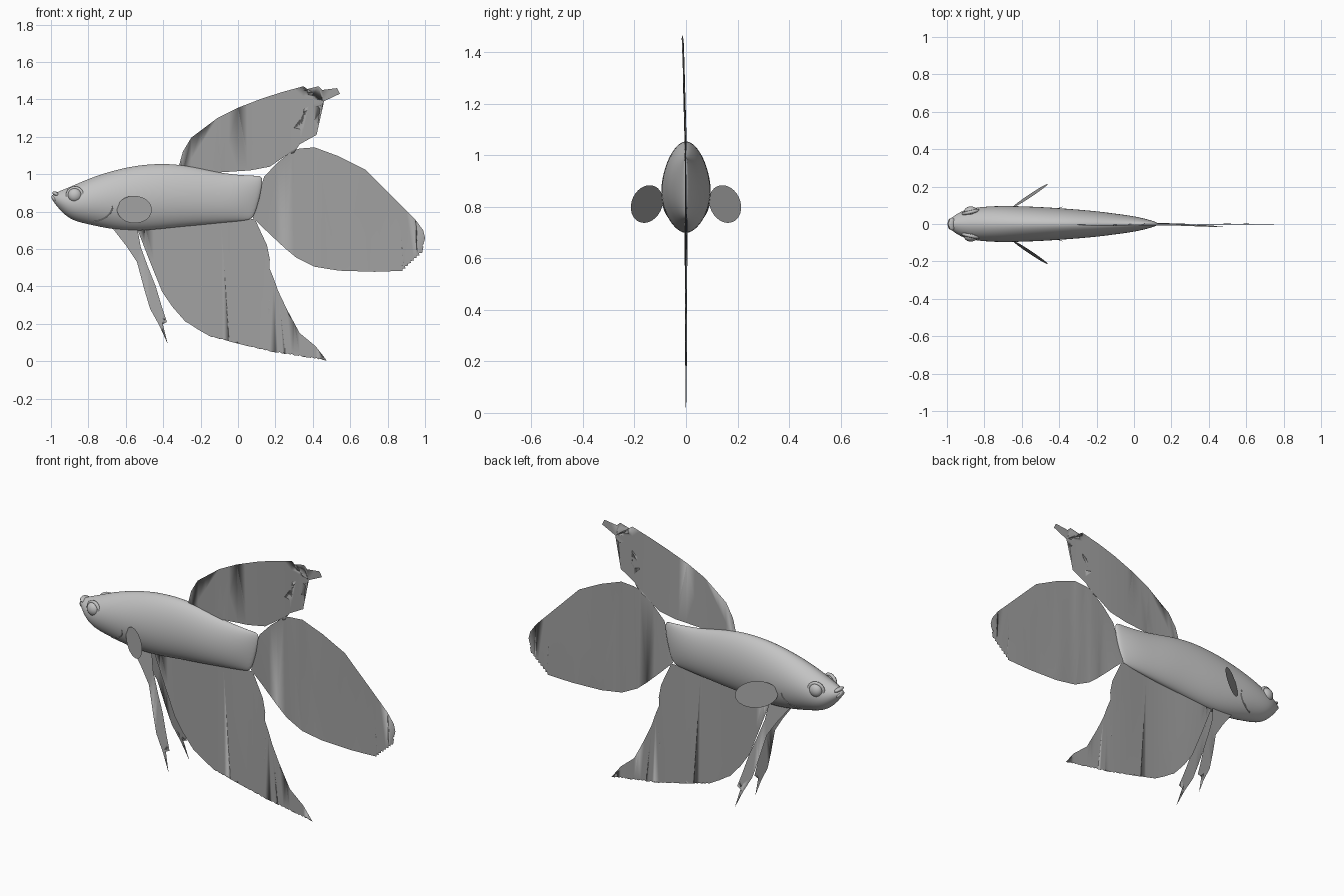
import bpy, bmesh, math
from mathutils import Vector

default_cube = bpy.data.objects.get("Cube")
if default_cube:
    bpy.data.objects.remove(default_cube, do_unlink=True)


def make_material(name, grey, alpha=1.0):
    material = bpy.data.materials.new(name)
    material.use_nodes = True
    colour = (grey, grey, grey, alpha)
    material.diffuse_color = colour
    shader = material.node_tree.nodes["Principled BSDF"]
    shader.inputs["Base Color"].default_value = colour
    shader.inputs["Alpha"].default_value = alpha
    return material


skin = make_material("skin grey", 0.55)
membrane = make_material("fin membrane grey", 0.36, 0.7)


def finish(bm, name, material):
    """Turn a bmesh into a smooth shaded object."""
    mesh = bpy.data.meshes.new(name)
    bm.to_mesh(mesh)
    bm.free()
    mesh.materials.append(material)
    mesh.shade_smooth()
    obj = bpy.data.objects.new(name, mesh)
    bpy.context.collection.objects.link(obj)
    return obj


def serrate(start, end, teeth, depth):
    """Points of a saw-toothed edge from start to end."""
    start, end = Vector(start), Vector(end)
    along = end - start
    inward = Vector((along.y, -along.x)).normalized() * depth
    points = []
    for i in range(teeth):
        points.append(start + along * (i / teeth))
        points.append(start + along * ((i + 0.7) / teeth) + inward)
    return [tuple(p) for p in points]


def make_fin(name, outline, bend):
    """Sheet cut from an outline in hundredths, bent sideways by a rule."""
    bm = bmesh.new()
    face = bm.faces.new([bm.verts.new((x / 100, 0, z / 100)) for x, z in outline])
    bmesh.ops.triangulate(bm, faces=[face])
    for step in range(-10, 20):
        bmesh.ops.bisect_plane(bm, geom=bm.verts[:] + bm.edges[:] + bm.faces[:],
                               plane_co=(step * 0.05, 0, 0), plane_no=(1, 0, 0))
    for vert in bm.verts:
        vert.co.y = bend(vert.co.x, vert.co.z)
    bmesh.ops.recalc_face_normals(bm, faces=bm.faces)
    return finish(bm, name, membrane)


# Body: slanted cross-sections (top x, top z, bottom x, bottom z, half width)
SECTIONS = [
    (-100, 88.5, -99.5, 86.5, 1.2), (-97.5, 90, -97, 83, 3.5),
    (-94, 91.5, -93, 78.5, 6.2), (-89, 93.5, -88, 75, 8.2),
    (-80, 97.5, -79, 73, 9.3), (-70, 101, -70, 71, 9.7),
    (-58, 104, -58, 69.6, 9.4), (-47, 105.4, -46, 70.2, 8.9),
    (-35, 105.6, -33, 71.7, 8), (-22, 103.6, -21, 72.7, 7),
    (-10, 100.7, -11, 73.7, 5.6), (2, 99.4, -2, 74.6, 4.2),
    (10, 99.1, 5, 75.4, 2.4), (14.5, 99, 9, 76.5, 0.8),
]
SIDES = 20
bm = bmesh.new()
rings = []
for top_x, top_z, low_x, low_z, width in SECTIONS:
    ring = []
    for i in range(SIDES):
        angle = math.tau * i / SIDES
        t = (1 + math.sin(angle) * 1.015) / 2
        side = math.cos(angle)
        y = math.copysign(abs(side) ** 1.12, side) * width * 1.02
        ring.append(bm.verts.new(Vector((low_x + (top_x - low_x) * t, y,
                                         low_z + (top_z - low_z) * t)) / 100))
    rings.append(ring)
for a, b in zip(rings, rings[1:]):
    for i in range(SIDES):
        j = (i + 1) % SIDES
        bm.faces.new((a[i], a[j], b[j], b[i]))
bm.faces.new(rings[0])
bm.faces.new(rings[-1])
bmesh.ops.recalc_face_normals(bm, faces=bm.faces)
body = finish(bm, "body", skin)
body.modifiers.new("smooth_surface", "SUBSURF").levels = 2


def add_ball(name, location, scale, tilt=0):
    bpy.ops.mesh.primitive_uv_sphere_add(segments=24, ring_count=16, radius=1,
                                         location=location, rotation=(0, tilt, 0))
    ball = bpy.context.object
    ball.name = name
    ball.scale = scale
    ball.data.materials.append(skin)
    bpy.ops.object.shade_smooth()


# Lips of the upturned mouth
add_ball("upper_lip", (-0.972, 0, 0.893), (0.022, 0.034, 0.012), 0.5)
add_ball("lower_lip", (-0.98, 0, 0.865), (0.022, 0.03, 0.012), 0.9)


def gill_curve(name, side):
    """Fine ridge laid on the body behind the cheek."""
    bpy.context.view_layer.update()
    curve = bpy.data.curves.new(name, "CURVE")
    curve.dimensions = "3D"
    curve.bevel_depth = 0.003
    points = []
    for i in range(9):
        angle = math.radians(10 * i)
        x = -0.79 + 0.12 * math.cos(angle)
        z = 0.83 - 0.085 * math.sin(angle)
        hit, spot, normal, index = body.ray_cast((x, side, z), (0, -side, 0))
        if hit:
            points.append(spot)
    spline = curve.splines.new("POLY")
    spline.points.add(len(points) - 1)
    for target, spot in zip(spline.points, points):
        target.co = (*spot, 1)
    curve.materials.append(skin)
    obj = bpy.data.objects.new(name, curve)
    bpy.context.collection.objects.link(obj)


# Paired parts
PELVIC = [(-67, 71), (-60, 62), (-54, 53), (-50, 38), (-47, 28), (-42, 19),
          (-43, 23), (-37.5, 9), (-40, 19), (-43, 29), (-42, 28), (-38, 21),
          (-41, 30), (-44, 40), (-48, 50), (-52, 61), (-54, 72)]
for word, side in (("left", 1), ("right", -1)):
    add_ball(word + "_eye", (-0.872, side * 0.066, 0.888), (0.037, 0.028, 0.037))
    bpy.ops.mesh.primitive_torus_add(
        major_radius=0.041, minor_radius=0.009, major_segments=28, minor_segments=8,
        location=(-0.872, side * 0.064, 0.886),
        rotation=(math.pi / 2, 0, side * 0.22))
    socket = bpy.context.object
    socket.name = word + "_eye_socket"
    socket.data.materials.append(skin)
    bpy.ops.object.shade_smooth()

    gill_curve(word + "_gill_ridge", side)

    # Rounded paddle swept outward and back
    bm = bmesh.new()
    rim = []
    for i in range(28):
        angle = math.tau * i / 28
        reach, rise = 1 + math.cos(angle), math.sin(angle)
        rim.append(bm.verts.new((-0.647 + 0.093 * reach + 0.006 * rise,
                                 side * (0.09 + 0.062 * reach - 0.006 * rise),
                                 0.817 + 0.073 * rise - 0.006 * reach)))
    bm.faces.new(rim)
    finish(bm, word + "_pectoral_fin", membrane)

    make_fin(word + "_pelvic_fin", PELVIC,
             lambda x, z: side * (0.015 + (0.7 - z) * 0.13))

# Back fin with a torn trailing edge
make_fin("dorsal_fin", [
    (-32, 103), (-29.5, 112), (-25, 119.5), (-19, 124), (-11, 130), (0, 135.5),
    (13, 140.5), (24, 144), (35, 147), (35, 145), (43, 147), (45, 145), (53, 146),
    (54.5, 143), (46, 139), (38, 136.5), (35, 134.5), (36, 132), (31, 130),
    (32, 127.5), (29.5, 124), (34, 119.5), (42, 121), (33, 116), (29, 113),
    (30, 111.5), (25, 109.5), (17, 104), (6.5, 102), (-9, 101), (-9, 98), (-30, 100),
], lambda x, z: 0.004 * math.sin(9 * x) - 0.028 * max(z - 1, 0))

# Broad tail fin
make_fin("tail_fin", [
    (10, 86), (14, 98.7), (21, 106), (29, 112.5), (33, 113.7), (41, 114.3), (54, 109.5),
    (68, 102.5), (76, 94.5), (87, 83.5), (95, 75.5), (99, 70),
    *serrate((100, 66), (98.5, 58), 5, 1), *serrate((98.5, 58), (88, 48.3), 7, 1),
    (88, 48.3), (73, 47.8), (54, 48.4), (41, 50.5), (31, 55.5), (25, 60.5),
    (18, 67), (8, 76.5),
], lambda x, z: 0.006 * math.sin(11 * z) * max(1 - x, 0))

# Long belly fin with a sharp rear point
make_fin("anal_fin", [
    (-9, 75), (9, 76), (15.5, 62), (17, 54.5), (16.5, 50.5), (19, 44.5), (21.5, 37.5),
    (26, 28), (23, 31), (30, 20.5), (33, 15), (41.5, 8), (40.5, 7.5),
    *serrate((47.5, 0.3), (17, 5.2), 14, 0.6), *serrate((17, 5.2), (-16.5, 13.5), 14, 0.4),
    (-21.5, 17), (-26, 20), (-25.5, 21), (-28, 21), (-35, 29), (-40.5, 37), (-47, 53),
    (-54, 71), (-50, 73),
], lambda x, z: 0.005 * math.sin(10 * x) * (0.4 + z))
